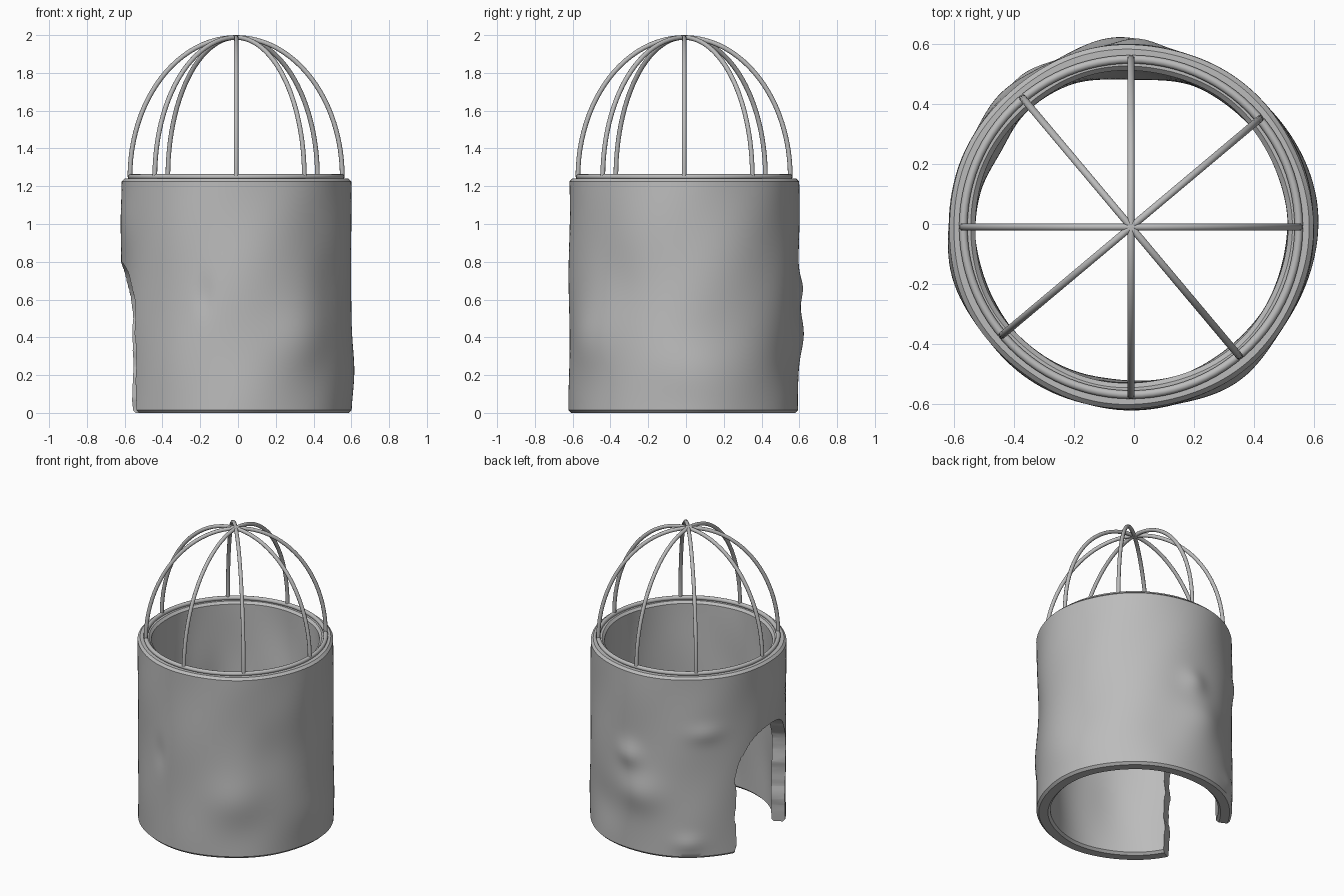
import bpy, bmesh, math
from math import sin, cos, radians, pi

cube = bpy.data.objects.get("Cube")
if cube:
    bpy.data.objects.remove(cube, do_unlink=True)

CX = CY = -0.01          # axis of the drum and cage
WALL_TOP = 1.24

stone = bpy.data.materials.new("plain grey")
stone.use_nodes = True
GREY = (0.5, 0.5, 0.5, 1)
stone.diffuse_color = GREY
stone.node_tree.nodes["Principled BSDF"].inputs["Base Color"].default_value = GREY


def add_object(name, bm):
    bmesh.ops.recalc_face_normals(bm, faces=bm.faces)
    mesh = bpy.data.meshes.new(name)
    bm.to_mesh(mesh)
    bm.free()
    obj = bpy.data.objects.new(name, mesh)
    bpy.context.collection.objects.link(obj)
    mesh.materials.append(stone)
    return obj


def smooth(obj, angle=40):
    bpy.ops.object.select_all(action='DESELECT')
    obj.select_set(True)
    bpy.context.view_layer.objects.active = obj
    bpy.ops.object.shade_smooth_by_angle(angle=radians(angle))


# Weathering: bearing, height, depth, bearing width, height width
OUTER_BUMPS = [
    (88, 0.66, 0.025, 8, 0.08), (95, 0.42, 0.025, 14, 0.12),
    (196, 1.0, 0.012, 14, 0.16), (-55, 0.38, 0.02, 16, 0.16),
    (5, 0.22, 0.018, 20, 0.16), (-106, 0.62, -0.01, 4, 0.1),
    (135, 0.85, 0.012, 10, 0.06), (-35, 0.7, -0.015, 14, 0.2),
    (70, 0.25, -0.012, 16, 0.15), (125, 0.1, 0.014, 8, 0.06),
]
INNER_BUMPS = [(90, 0.6, -0.028, 20, 0.3), (150, 0.8, -0.02, 14, 0.25),
               (-100, 0.5, -0.012, 15, 0.3)]


def weather(a, z, bumps):
    total = 0.003 * sin(3 * a + 5 * z) * sin(4 * z + 1) + 0.002 * sin(7 * a - 9 * z)
    for bearing, height, depth, wide, tall in bumps:
        d = (math.degrees(a) - bearing + 180) % 360 - 180
        total += depth * math.exp(-(d / wide) ** 2 - ((z - height) / tall) ** 2)
    return total


# Drum wall: rounded section, revolved and weathered
def build_wall():
    rows, sides, lip = 48, 160, 0.015
    heights = [lip + (WALL_TOP - 2 * lip) * i / rows for i in range(rows + 1)]
    outer, inner = 0.608, 0.522
    section = [(outer - lip, 0, 1)] + [(outer, z, 1) for z in heights]
    section += [(outer - lip, WALL_TOP, 1), (inner + lip, WALL_TOP, 0)]
    section += [(inner, z, 0) for z in reversed(heights)] + [(inner + lip, 0, 0)]
    bm = bmesh.new()
    rings = []
    for i in range(sides):
        a = 2 * pi * i / sides
        ring = []
        for r, z, is_outer in section:
            r += weather(a, z, OUTER_BUMPS if is_outer else INNER_BUMPS)
            ring.append(bm.verts.new((CX + r * cos(a), CY + r * sin(a), z)))
        rings.append(ring)
    n = len(section)
    for i in range(sides):
        p, q = rings[i], rings[(i + 1) % sides]
        for j in range(n):
            k = (j + 1) % n
            bm.faces.new((p[j], q[j], q[k], p[k]))
    return add_object("drum_wall", bm)


# Ragged arched doorway, widening outward from the axis
def build_doorway_cutter():
    spring, rise, half, shift = 0.5, 0.3, 0.52, -0.033
    steps = 14
    legs = [-0.1 + (spring + 0.1) * i / steps for i in range(steps)]
    profile = [(1, z) for z in legs]
    profile += [(cos(pi * i / 24), spring + rise * sin(pi * i / 24)) for i in range(25)]
    profile += [(-1, z) for z in reversed(legs)]
    bm = bmesh.new()
    ends = []
    for x in (0.3, 0.9):
        end = []
        for s, z in profile:
            rag = 0.012 * sin(23 * z + 2 * s) + 0.007 * sin(51 * z + s)
            end.append(bm.verts.new((CX - x, CY + x * (shift + half * s + rag), z)))
        ends.append(end)
    n = len(profile)
    for j in range(n):
        k = (j + 1) % n
        bm.faces.new((ends[0][j], ends[0][k], ends[1][k], ends[1][j]))
    bm.faces.new(ends[0])
    bm.faces.new(reversed(ends[1]))
    return add_object("doorway_cutter", bm)


wall = build_wall()
cutter = build_doorway_cutter()
cutter.hide_render = True
cut = wall.modifiers.new("doorway", 'BOOLEAN')
cut.operation = 'DIFFERENCE'
cut.solver = 'EXACT'
cut.object = cutter
bpy.context.view_layer.objects.active = wall
bpy.ops.object.modifier_apply(modifier=cut.name)
bpy.data.objects.remove(cutter, do_unlink=True)
smooth(wall)

# Ring the cage stands on
bpy.ops.mesh.primitive_torus_add(location=(CX, CY, 1.25), major_radius=0.56,
                                 minor_radius=0.014, major_segments=96,
                                 minor_segments=12)
ring = bpy.context.object
ring.name = "cage_ring"
ring.data.materials.append(stone)
smooth(ring, 60)


# Cage hoops: bent rods crossing at the crown
def build_hoop(name, bearing):
    rod, reach, steps, sides = 0.0125, 0.562, 48, 10
    rise = 2 - rod - 1.25
    a = radians(bearing)
    bm = bmesh.new()
    loops = []
    for i in range(steps + 1):
        t = pi * i / steps
        d, z = reach * cos(t), 1.25 + rise * sin(t)
        nx, nz = cos(t) / reach, sin(t) / rise
        size = math.hypot(nx, nz)
        loop = []
        for j in range(sides):
            b = 2 * pi * j / sides
            along = d + rod * cos(b) * nx / size
            side = rod * sin(b)
            loop.append(bm.verts.new((CX + along * cos(a) - side * sin(a),
                                      CY + along * sin(a) + side * cos(a),
                                      z + rod * cos(b) * nz / size)))
        loops.append(loop)
    for p, q in zip(loops, loops[1:]):
        for j in range(sides):
            k = (j + 1) % sides
            bm.faces.new((p[j], p[k], q[k], q[j]))
    bm.faces.new(loops[0])
    bm.faces.new(loops[-1])
    smooth(add_object(name, bm), 60)


for number, bearing in enumerate((0, 40, 90, 130), 1):
    build_hoop(f"cage_hoop_{number}", bearing)
